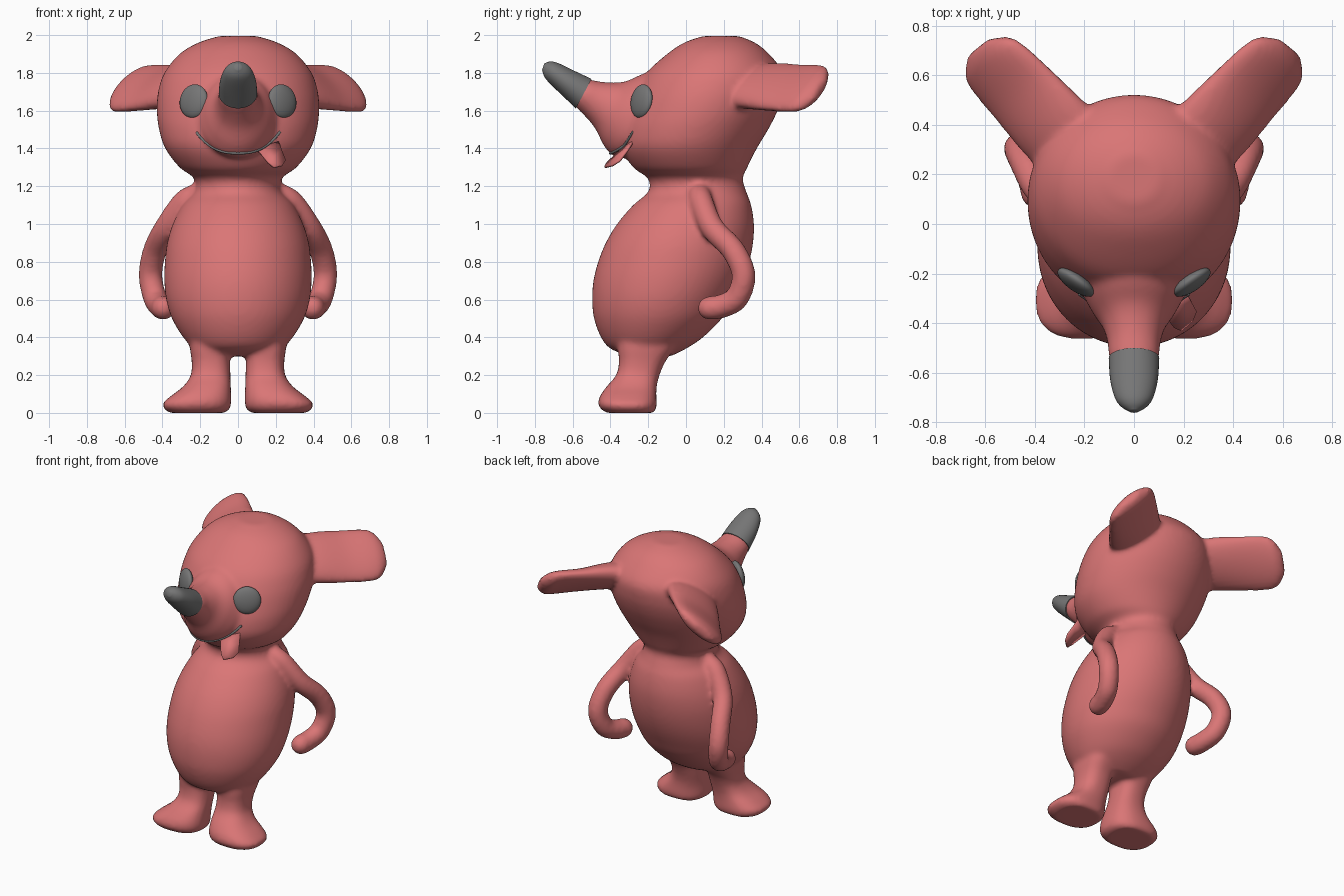
import bpy, bmesh, math
from mathutils import Vector
from mathutils.bvhtree import BVHTree

cube = bpy.data.objects.get("Cube")
if cube:
    bpy.data.objects.remove(cube)


def material(name, rgb):
    m = bpy.data.materials.new(name)
    m.use_nodes = True
    m.diffuse_color = (*rgb, 1)
    m.node_tree.nodes["Principled BSDF"].inputs["Base Color"].default_value = (*rgb, 1)
    return m


PINK = material("coral_pink", (0.70, 0.18, 0.18))
GREY = material("dark_grey", (0.18, 0.18, 0.18))


def catmull(a, b, c, d, t):
    return 0.5 * (2 * b + (c - a) * t + (2 * a - 5 * b + 4 * c - d) * t * t
                  + (3 * b - a - 3 * c + d) * t ** 3)


def smooth_path(items, steps=5):
    """Interpolate a list of vector tuples with a smooth spline."""
    out, n = [], len(items)
    for i in range(n - 1):
        q = [items[max(0, min(n - 1, i + k))] for k in (-1, 0, 1, 2)]
        for s in range(steps):
            out.append(tuple(catmull(*vs, s / steps) for vs in zip(*q)))
    return out + [items[-1]]


def loft(bm, rings, power=2.0, sides=40):
    """Skin elliptical rings given as (centre, half axis, half axis)."""
    rows = []
    for c, u, v in smooth_path(rings):
        row = []
        for k in range(sides):
            a = math.tau * k / sides
            cu, sv = math.cos(a), math.sin(a)
            cu = math.copysign(abs(cu) ** (2 / power), cu)
            sv = math.copysign(abs(sv) ** (2 / power), sv)
            row.append(bm.verts.new(c + u * cu + v * sv))
        rows.append(row)
    for a, b in zip(rows, rows[1:]):
        for k in range(sides):
            j = (k + 1) % sides
            bm.faces.new((a[k], a[j], b[j], b[k]))
    bm.faces.new(rows[0])
    bm.faces.new(rows[-1])


def profile_ring(y1, z1, y2, z2, half_width):
    """Ring spanning two points of the side profile."""
    p, q = Vector((0, y1, z1)), Vector((0, y2, z2))
    return (p + q) / 2, Vector((half_width, 0, 0)), (q - p) / 2


def tube(bm, pts, radius):
    """Round limb with domed ends."""
    pts = [p[0] for p in smooth_path([(Vector(p),) for p in pts], 4)]
    rings = []
    for i, p in enumerate(pts):
        t = (pts[min(i + 1, len(pts) - 1)] - pts[max(i - 1, 0)]).normalized()
        u = t.cross(Vector((0.9, -0.3, 0.3))).normalized()
        v = t.cross(u)
        rings.append((p, u * radius, v * radius))
    for f in (0.5, 0.85, 1.0):
        s = radius * max(0.1, math.sqrt(1 - f * f))
        rings.append((pts[-1] + t * radius * f, u * s, v * s))
    loft(bm, rings, sides=24)


def finish(name, bm, mat):
    bmesh.ops.recalc_face_normals(bm, faces=bm.faces)
    for f in bm.faces:
        f.smooth = True
    me = bpy.data.meshes.new(name)
    bm.to_mesh(me)
    bm.free()
    me.materials.append(mat)
    ob = bpy.data.objects.new(name, me)
    bpy.context.collection.objects.link(ob)
    return ob


bm = bmesh.new()

# Torso, neck and head: height, front, back, half width
trunk = [(0.30, -0.30, -0.08, 0.14), (0.34, -0.40, 0.0, 0.23), (0.4, -0.45, 0.09, 0.29),
         (0.5, -0.487, 0.19, 0.35), (0.6, -0.497, 0.25, 0.38), (0.7, -0.49, 0.30, 0.39),
         (0.8, -0.465, 0.335, 0.387), (0.9, -0.425, 0.355, 0.375), (1.0, -0.365, 0.36, 0.345),
         (1.1, -0.28, 0.345, 0.295), (1.17, -0.20, 0.32, 0.235), (1.24, -0.20, 0.30, 0.23),
         (1.3, -0.28, 0.325, 0.31), (1.4, -0.34, 0.375, 0.385), (1.5, -0.34, 0.435, 0.418),
         (1.6, -0.31, 0.485, 0.43), (1.7, -0.27, 0.515, 0.423), (1.8, -0.21, 0.515, 0.39),
         (1.9, -0.10, 0.44, 0.31), (1.96, -0.01, 0.365, 0.21), (1.995, 0.09, 0.28, 0.1)]
loft(bm, [profile_ring(f, z, b, z, w) for z, f, b, w in trunk], sides=64)

# Snout growing out of the face
snout = [(0.1, 1.75, -0.15, 1.36, 0.2), (-0.08, 1.8, -0.35, 1.35, 0.22),
         (-0.21, 1.8, -0.425, 1.40, 0.18), (-0.32, 1.755, -0.478, 1.50, 0.13),
         (-0.42, 1.75, -0.525, 1.56, 0.108), (-0.5, 1.763, -0.58, 1.617, 0.1),
         (-0.54, 1.77, -0.60, 1.65, 0.08)]
loft(bm, [profile_ring(*r) for r in snout])

# Ears: outer low edge, inner high edge, half thickness
ears = [((0.28, 0.15, 1.63), (0.10, 0.40, 1.80), 0.09),
        ((0.43, 0.30, 1.61), (0.22, 0.52, 1.82), 0.08),
        ((0.56, 0.45, 1.59), (0.34, 0.64, 1.82), 0.06),
        ((0.65, 0.56, 1.585), (0.44, 0.73, 1.82), 0.055),
        ((0.672, 0.62, 1.60), (0.50, 0.762, 1.80), 0.05),
        ((0.66, 0.69, 1.65), (0.58, 0.755, 1.75), 0.025)]
# Legs: height, inner, outer, front, back
legs = [(0.46, 0.06, 0.24, -0.34, -0.02), (0.36, 0.045, 0.255, -0.36, -0.05),
        (0.27, 0.042, 0.245, -0.355, -0.11), (0.2, 0.04, 0.25, -0.37, -0.14),
        (0.14, 0.038, 0.29, -0.42, -0.155), (0.09, 0.036, 0.355, -0.455, -0.157),
        (0.05, 0.036, 0.398, -0.465, -0.155), (0.02, 0.045, 0.39, -0.45, -0.158),
        (0.0, 0.07, 0.36, -0.42, -0.17)]
arm = [(0.19, 0.07, 1.16), (0.28, 0.08, 1.12), (0.38, 0.14, 0.98), (0.44, 0.25, 0.86),
       (0.463, 0.305, 0.73), (0.44, 0.27, 0.61), (0.41, 0.19, 0.565), (0.395, 0.125, 0.555)]

for side in (-1, 1):
    flip = Vector((side, 1, 1))
    rings = []
    for a, b, t in ears:
        a, b = Vector(a), Vector(b)
        n = Vector((0.45, -0.45, 0.77))
        rings.append(tuple(flip * w for w in ((a + b) / 2 + n * 0.02, (b - a) / 2, n * t)))
    loft(bm, rings)
    loft(bm, [(Vector((side * (i + o) / 2, (f + b) / 2, z)), Vector(((o - i) / 2, 0, 0)),
               Vector((0, (b - f) / 2, 0))) for z, i, o, f, b in legs], power=2.5)
    tube(bm, [flip * Vector(p) for p in arm], 0.063)

# Blend all limbs into one soft skin
body = finish("body", bm, PINK)
remesh = body.modifiers.new("blend", 'REMESH')
remesh.mode = 'VOXEL'
remesh.voxel_size = 0.014
remesh.use_smooth_shade = True
soften = body.modifiers.new("soften", 'SMOOTH')
soften.factor = 0.5
soften.iterations = 8

# Horn-like nose tip
bm = bmesh.new()
nose = [(-0.5, 1.768, -0.583, 1.612, 0.102), (-0.6, 1.815, -0.66, 1.685, 0.096),
        (-0.68, 1.853, -0.722, 1.745, 0.077), (-0.72, 1.86, -0.75, 1.78, 0.052),
        (-0.75, 1.85, -0.762, 1.815, 0.018)]
loft(bm, [profile_ring(*r) for r in nose])
finish("nose_tip", bm, GREY)
bpy.context.view_layer.objects.active = bpy.data.objects["nose_tip"]
bpy.data.objects["nose_tip"].select_set(True)
bpy.ops.object.shade_smooth_by_angle(angle=math.radians(50))

skin = BVHTree.FromObject(body, bpy.context.evaluated_depsgraph_get())


def on_face(x, z):
    hit = skin.ray_cast(Vector((x, -1, z)), Vector((0, 1, 0)))[0]
    return hit if hit else Vector((x, -0.3, z))


# Eyes: flattened ovals resting on the face
for side, label in ((-1, "right"), (1, "left")):
    bm = bmesh.new()
    bmesh.ops.create_uvsphere(bm, u_segments=32, v_segments=16, radius=1)
    eye = finish(label + "_eye", bm, GREY)
    eye.scale = (0.088, 0.034, 0.09)
    eye.rotation_euler = (math.radians(-8), 0, side * math.radians(35))
    eye.location = on_face(side * 0.23, 1.65) + Vector((side * 0.004, -0.006, 0))

# Mouth: thin line following the face
bm = bmesh.new()
line = []
for i in range(25):
    s = i / 12 - 1
    line.append(on_face(0.22 * s, 1.375 + 0.11 * abs(s) ** 2.6))
tube(bm, line, 0.007)
finish("mouth", bm, GREY)

# Tongue poking out at one side
bm = bmesh.new()
outline = [(0.11, -0.35, 1.385), (0.21, -0.275, 1.445), (0.23, -0.31, 1.39), (0.25, -0.35, 1.335),
           (0.235, -0.39, 1.31), (0.19, -0.43, 1.30), (0.16, -0.415, 1.325)]
bm.faces.new([bm.verts.new(p) for p in outline])
bmesh.ops.triangulate(bm, faces=bm.faces)
tongue = finish("tongue", bm, PINK)
plate = tongue.modifiers.new("thickness", 'SOLIDIFY')
plate.thickness = 0.012
plate.offset = 0
